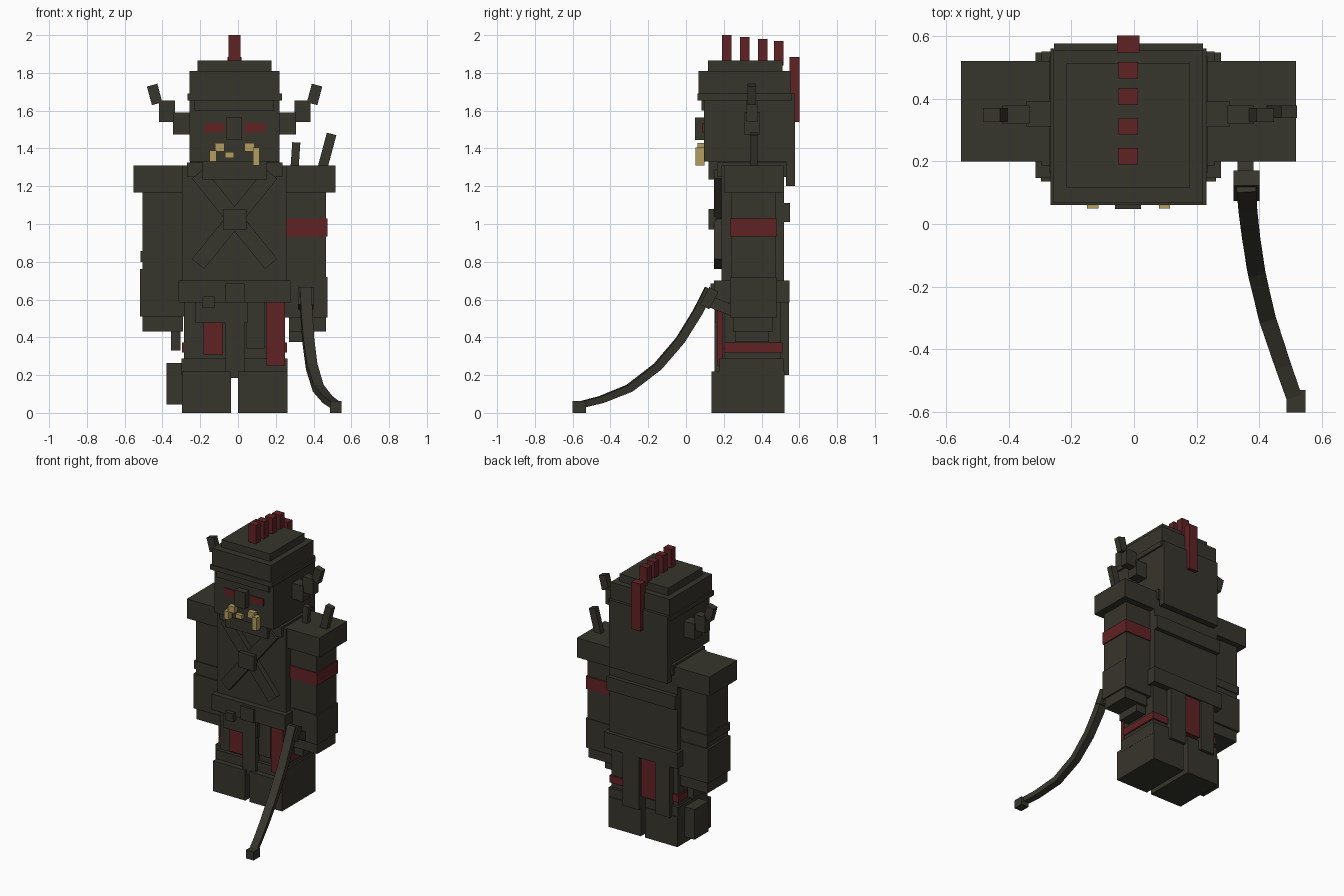
import bpy, bmesh, math
from mathutils import Matrix, Vector


def material(name, rgb):
    m = bpy.data.materials.new(name)
    m.diffuse_color = (*rgb, 1)
    return m


DARK = material("dark olive grey", (0.037, 0.035, 0.025))
RED = material("deep red", (0.120, 0.016, 0.018))
GOLD = material("pale gold", (0.46, 0.34, 0.12))
CX = -0.018  # middle of the figure


def finish(name, bm, mat):
    bmesh.ops.recalc_face_normals(bm, faces=bm.faces)
    me = bpy.data.meshes.new(name)
    bm.to_mesh(me)
    bm.free()
    me.materials.append(mat)
    ob = bpy.data.objects.new(name, me)
    bpy.context.collection.objects.link(ob)
    return ob


def box(name, x, y, z, mat=DARK, tilt=0, axis='Y'):
    """Box from (min, max) ranges, turned about its own centre."""
    bm = bmesh.new()
    bmesh.ops.create_cube(bm, size=1)
    size = [r[1] - r[0] for r in (x, y, z)]
    mid = [(r[1] + r[0]) / 2 for r in (x, y, z)]
    bm.transform(Matrix.Translation(mid)
                 @ Matrix.Rotation(math.radians(tilt), 4, axis)
                 @ Matrix.Diagonal((*size, 1)))
    return finish(name, bm, mat)


def pair(name, x, y, z, mat=DARK, tilt=0):
    """Box on the right and its mirror image on the left."""
    box(name + "_right", x, y, z, mat, tilt)
    box(name + "_left", (2 * CX - x[1], 2 * CX - x[0]), y, z, mat, -tilt)


# head and cap
box("head", (-0.257, 0.22), (0.095, 0.555), (1.33, 1.70))
box("brow", (-0.23, 0.19), (0.082, 0.12), (1.60, 1.66))
box("cap_band", (-0.267, 0.232), (0.06, 0.56), (1.655, 1.69))
box("cap", (-0.257, 0.22), (0.067, 0.555), (1.69, 1.81))
box("cap_top", (-0.215, 0.178), (0.117, 0.512), (1.81, 1.865))
box("neck_guard", (-0.255, 0.22), (0.53, 0.576), (1.20, 1.69))
box("neck", (-0.21, 0.17), (0.2, 0.54), (1.25, 1.34))
box("chin", (-0.188, 0.152), (0.12, 0.25), (1.235, 1.345))
box("nose", (-0.06, 0.022), (0.048, 0.12), (1.445, 1.565))
pair("eye", (0.035, 0.142), (0.088, 0.097), (1.485, 1.535), RED)

# gold tusks
box("left_tusk", (-0.15, -0.113), (0.05, 0.097), (1.33, 1.39), GOLD)
box("right_tusk", (0.08, 0.115), (0.05, 0.097), (1.31, 1.405), GOLD)
pair("tusk_root", (0.035, 0.087), (0.06, 0.097), (1.385, 1.43), GOLD)
box("tooth", (-0.07, -0.02), (0.07, 0.097), (1.35, 1.38), GOLD)

# crest on top and behind
for i, (y, top) in enumerate([(0.19, 2.0), (0.285, 1.99), (0.38, 1.98), (0.465, 1.97)]):
    box(f"crest_{i}", (-0.049, 0.012), (y, y + 0.052), (1.84, top), RED)
box("crest_back", (-0.055, 0.018), (0.548, 0.602), (1.54, 1.885), RED)

# stepped horns
pair("horn_base", (0.2, 0.307), (0.31, 0.392), (1.475, 1.59))
pair("horn_middle", (0.298, 0.383), (0.32, 0.38), (1.54, 1.655))
pair("horn_tip", (0.377, 0.434), (0.325, 0.37), (1.635, 1.737), DARK, 15)

# torso
box("torso", (-0.295, 0.257), (0.187, 0.52), (0.65, 1.31))
box("collar", (-0.27, 0.235), (0.165, 0.535), (1.25, 1.325))
box("back_strap", (-0.295, 0.257), (0.5, 0.55), (1.01, 1.11))
for side, tilt in (("right", 39), ("left", -39)):
    box("chest_strap_" + side, (CX - 0.042, CX + 0.042), (0.148, 0.19),
        (0.72, 1.335), DARK, tilt)
box("chest_plate", (-0.08, 0.045), (0.12, 0.16), (0.97, 1.08))

# belt
box("belt", (-0.315, 0.278), (0.147, 0.548), (0.585, 0.70))
box("buckle", (-0.07, 0.035), (0.13, 0.16), (0.585, 0.685))
box("belt_pouch", (-0.187, -0.125), (0.12, 0.16), (0.555, 0.615))

# hanging cloth strips, front and rear
box("front_apron", (-0.225, 0.05), (0.155, 0.2), (0.475, 0.59))
box("front_middle_strip", (-0.07, 0.035), (0.15, 0.2), (0.185, 0.59))
box("front_left_red", (-0.183, -0.08), (0.165, 0.2), (0.31, 0.48), RED)
box("front_right_strip", (0.045, 0.14), (0.175, 0.2), (0.34, 0.59))
box("front_right_red", (0.152, 0.25), (0.163, 0.195), (0.25, 0.587), RED)
box("rear_red", (-0.13, -0.01), (0.5, 0.535), (0.30, 0.60), RED)
box("rear_left_strip", (-0.25, -0.135), (0.5, 0.545), (0.21, 0.59))
box("rear_right_strip", (0.0, 0.13), (0.5, 0.545), (0.20, 0.59))

# legs and boots
pair("leg", (0.005, 0.25), (0.2, 0.5), (0.25, 0.62))
pair("leg_band", (0.003, 0.26), (0.2, 0.51), (0.32, 0.373), RED)
pair("boot_shaft", (0.0, 0.262), (0.175, 0.518), (0.2, 0.287))
pair("boot", (0.0, 0.261), (0.135, 0.522), (0.0, 0.22))
box("boot_sheath", (-0.378, -0.28), (0.28, 0.44), (0.045, 0.265))

# shoulders and spikes
pair("shoulder", (0.25, 0.517), (0.2, 0.52), (1.168, 1.31))
box("short_spike", (0.282, 0.325), (0.338, 0.375), (1.28, 1.432), DARK, 4)
box("long_spike", (0.445, 0.497), (0.338, 0.378), (1.29, 1.48), DARK, 15)

# right arm
box("right_arm", (0.25, 0.465), (0.24, 0.473), (0.70, 1.18))
box("right_arm_band", (0.25, 0.473), (0.233, 0.48), (0.935, 1.028), RED)
box("right_forearm", (0.25, 0.475), (0.233, 0.478), (0.505, 0.72))
box("right_hand", (0.27, 0.465), (0.25, 0.46), (0.43, 0.51))
box("right_thumb", (0.27, 0.345), (0.26, 0.44), (0.375, 0.44))

# left arm
box("left_arm", (-0.505, -0.28), (0.235, 0.48), (0.75, 1.18))
box("left_arm_band", (-0.515, -0.28), (0.228, 0.487), (0.80, 0.858))
box("left_forearm", (-0.52, -0.28), (0.228, 0.487), (0.51, 0.762))
box("left_hand", (-0.505, -0.29), (0.24, 0.475), (0.43, 0.52))
box("left_thumb", (-0.355, -0.305), (0.28, 0.42), (0.33, 0.44))

# whip handle
box("whip_handle", (0.33, 0.382), (0.1, 0.3), (0.53, 0.59), DARK, -22, 'X')
box("whip_collar", (0.318, 0.4), (0.095, 0.15), (0.555, 0.66), DARK, -28, 'X')

# whip lash: a square section swept along a smooth path
PATH = [Vector(p) for p in (
    (0.358, 0.125, 0.655), (0.362, 0.06, 0.53), (0.372, -0.03, 0.385),
    (0.39, -0.15, 0.245), (0.425, -0.30, 0.13), (0.475, -0.45, 0.07),
    (0.517, -0.57, 0.04))]
bm = bmesh.new()
rings = []
for i, p in enumerate(PATH):
    t = (PATH[min(i + 1, len(PATH) - 1)] - PATH[max(i - 1, 0)]).normalized()
    side = t.cross(Vector((0, 0, 1))).normalized()
    up = side.cross(t)
    w, h = 0.031 - 0.001 * i, 0.026 - 0.0015 * i
    rings.append([bm.verts.new(p + side * w * a + up * h * b)
                  for a, b in ((-1, -1), (1, -1), (1, 1), (-1, 1))])
for r0, r1 in zip(rings, rings[1:]):
    for k in range(4):
        bm.faces.new((r0[k], r0[(k + 1) % 4], r1[(k + 1) % 4], r1[k]))
bm.faces.new(rings[0])
bm.faces.new(rings[-1])
finish("whip_lash", bm, DARK)
box("whip_end", (0.487, 0.547), (-0.602, -0.53), (0.0, 0.062))
